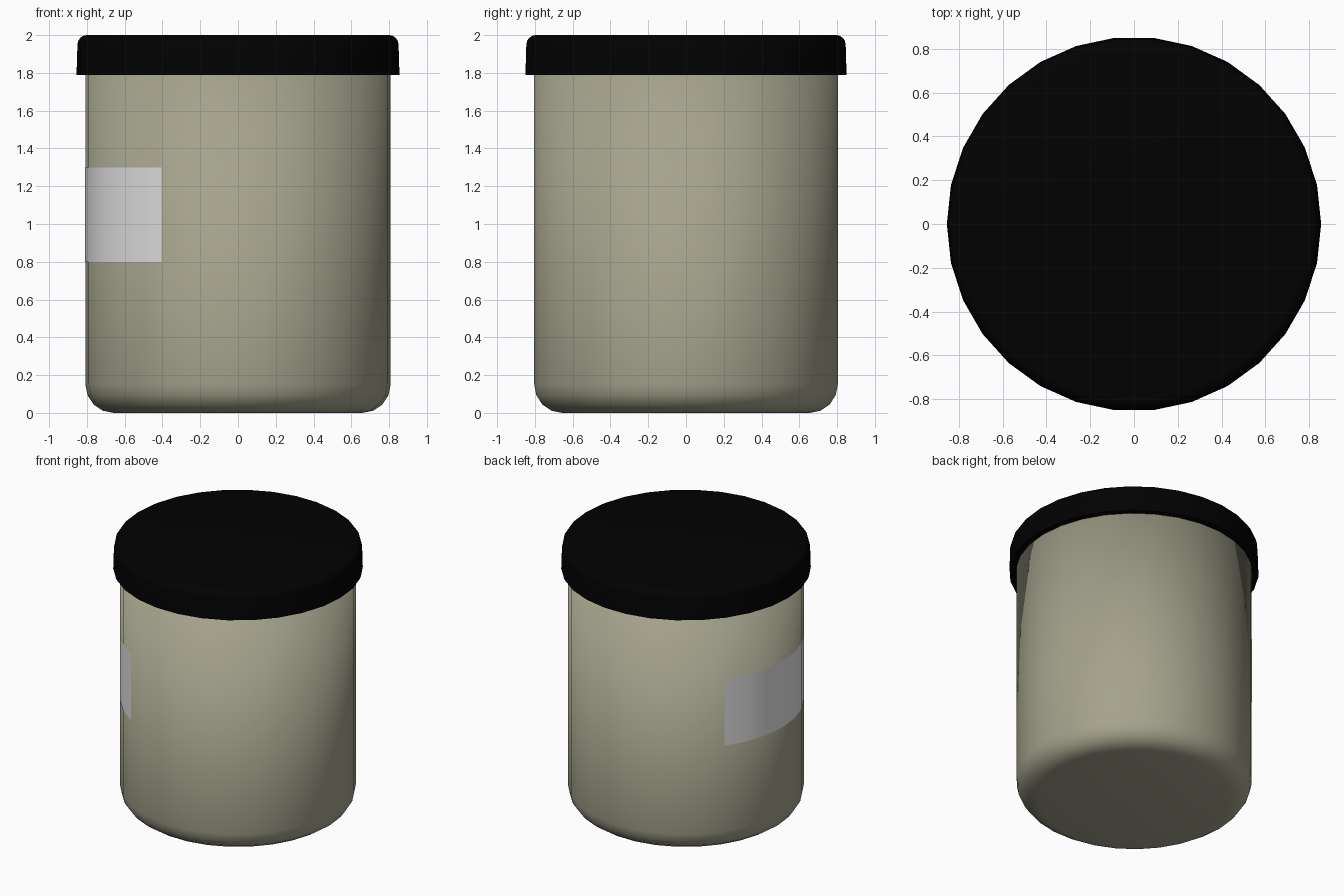
import bpy, bmesh, math

if "Cube" in bpy.data.objects:
    bpy.data.objects.remove(bpy.data.objects["Cube"])

SIDES = 30


def material(name, rgb):
    m = bpy.data.materials.new(name)
    m.diffuse_color = (*rgb, 1)
    m.use_nodes = True
    m.node_tree.nodes["Principled BSDF"].inputs["Base Color"].default_value = m.diffuse_color
    return m


def finish(name, bm, mat, angle=40):
    me = bpy.data.meshes.new(name)
    bm.to_mesh(me)
    bm.free()
    ob = bpy.data.objects.new(name, me)
    bpy.context.collection.objects.link(ob)
    me.materials.append(mat)
    bpy.ops.object.select_all(action='DESELECT')
    ob.select_set(True)
    bpy.context.view_layer.objects.active = ob
    bpy.ops.object.shade_smooth_by_angle(angle=math.radians(angle))
    return ob


def turned(name, profile, mat, angle=40):
    """Capped solid of revolution from (radius, z) pairs."""
    bm = bmesh.new()
    rings = [[bm.verts.new((r * math.cos(2 * math.pi * i / SIDES),
                            r * math.sin(2 * math.pi * i / SIDES), z))
              for i in range(SIDES)] for r, z in profile]
    for a, b in zip(rings, rings[1:]):
        for i in range(SIDES):
            j = (i + 1) % SIDES
            bm.faces.new((a[i], a[j], b[j], b[i]))
    bm.faces.new(rings[0][::-1])
    bm.faces.new(rings[-1])
    return finish(name, bm, mat, angle)


def corner(r, z, size, steps, top):
    """Rounded outer corner at radius r; z is the end plane."""
    pts = []
    for k in range(steps + 1):
        a = math.pi / 2 * k / steps
        if top:
            pts.append((r - size + size * math.cos(a), z - size + size * math.sin(a)))
        else:
            pts.append((r - size + size * math.sin(a), z + size - size * math.cos(a)))
    return pts


clay = material("warm_grey", (0.375, 0.365, 0.265))
black = material("black", (0.0004, 0.0004, 0.0004))
white = material("label_white", (0.8, 0.8, 0.8))

# Jar with rounded foot, smooth over its hidden top edge
turned("jar_body", corner(0.808, 0, 0.15, 4, False) + [(0.808, 1.83)], clay, angle=180)

# Lid: hollow cap with a rounded top edge, its inside starting at the ceiling
turned("lid", [(0.811, 1.96), (0.811, 1.788), (0.855, 1.788)]
       + corner(0.85, 2.0, 0.05, 4, True), black)

# Wrapped blank label: follows eight of the jar's facets on the left side
bm = bmesh.new()
rows = []
for z in (0.8, 1.3):
    rows.append([bm.verts.new((0.81 * math.cos(math.radians(a)),
                               0.81 * math.sin(math.radians(a)), z))
                 for a in range(144, 241, 12)])
for i in range(8):
    bm.faces.new((rows[0][i], rows[0][i + 1], rows[1][i + 1], rows[1][i]))
finish("label", bm, white)
